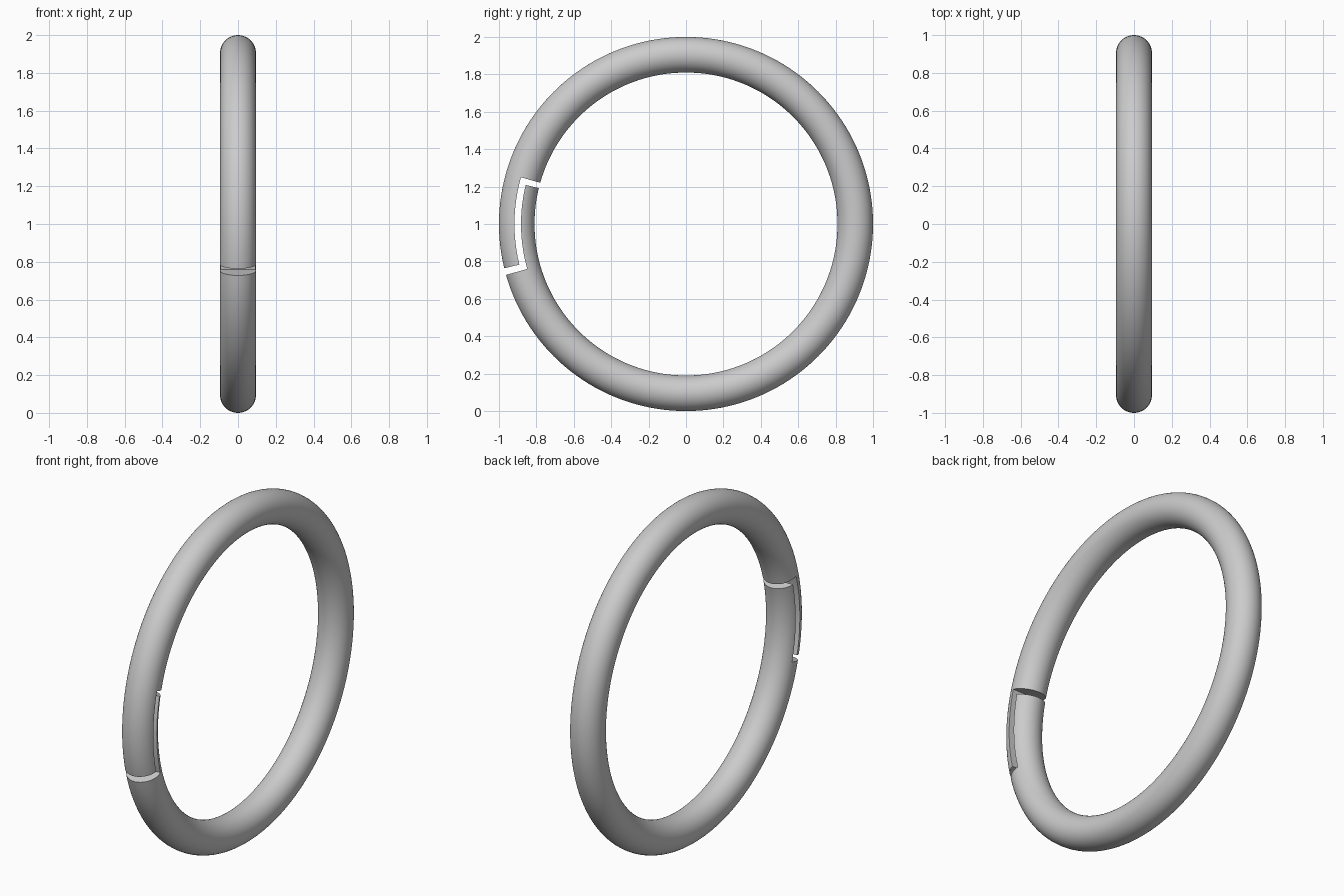
import bpy
import bmesh
from math import cos, sin, radians, pi

cube = bpy.data.objects.get("Cube")
if cube:
    bpy.data.objects.remove(cube, do_unlink=True)

MAJOR, MINOR = 0.905, 0.095
CUT_NEAR, CUT_FAR = 13.7, 15.8     # angles of the end gaps, in degrees
LAP_IN, LAP_OUT = 0.882, 0.917     # radii of the gap between the lapped ends
STEPS = 24

metal = bpy.data.materials.new("grey_metal")
metal.use_nodes = True
grey = (0.6, 0.6, 0.6, 1)
metal.diffuse_color = grey
metal.node_tree.nodes["Principled BSDF"].inputs["Base Color"].default_value = grey


def polar(radius, degrees):
    """Point on the ring plane, angle measured upward from the front."""
    a = radians(degrees)
    return (-0.3, -radius * cos(a), 1 + radius * sin(a))


def arc(radius, start, end):
    return [polar(radius, start + (end - start) * i / STEPS) for i in range(STEPS + 1)]


# Round ring
bpy.ops.mesh.primitive_torus_add(
    major_radius=MAJOR, minor_radius=MINOR, major_segments=160,
    minor_segments=48, location=(0, 0, 1), rotation=(0, pi / 2, 0))
ring = bpy.context.object
ring.name = "split_ring"
ring.data.materials.append(metal)

# Stepped slot that separates the two half-lapped ends
outline = [polar(1.1, -CUT_FAR)]
outline += arc(LAP_IN, -CUT_FAR, CUT_NEAR)
outline += [polar(0.7, CUT_NEAR), polar(0.7, CUT_FAR)]
outline += arc(LAP_OUT, CUT_FAR, -CUT_NEAR)
outline += [polar(1.1, -CUT_NEAR)]

bm = bmesh.new()
face = bm.faces.new([bm.verts.new(p) for p in outline])
side = bmesh.ops.extrude_face_region(bm, geom=[face])
bmesh.ops.translate(bm, vec=(0.6, 0, 0),
                    verts=[v for v in side["geom"] if isinstance(v, bmesh.types.BMVert)])
bmesh.ops.recalc_face_normals(bm, faces=bm.faces)
mesh = bpy.data.meshes.new("slot_cutter")
bm.to_mesh(mesh)
bm.free()
mesh.materials.append(metal)
cutter = bpy.data.objects.new("slot_cutter", mesh)
cutter.hide_render = True
bpy.context.collection.objects.link(cutter)

# Cut the slot, then remove the cutter
cut = ring.modifiers.new("lap_joint", "BOOLEAN")
cut.operation = "DIFFERENCE"
cut.solver = "EXACT"
cut.object = cutter
bpy.ops.object.modifier_apply(modifier=cut.name)
bpy.data.objects.remove(cutter, do_unlink=True)

bpy.ops.object.shade_smooth_by_angle(angle=radians(35))
